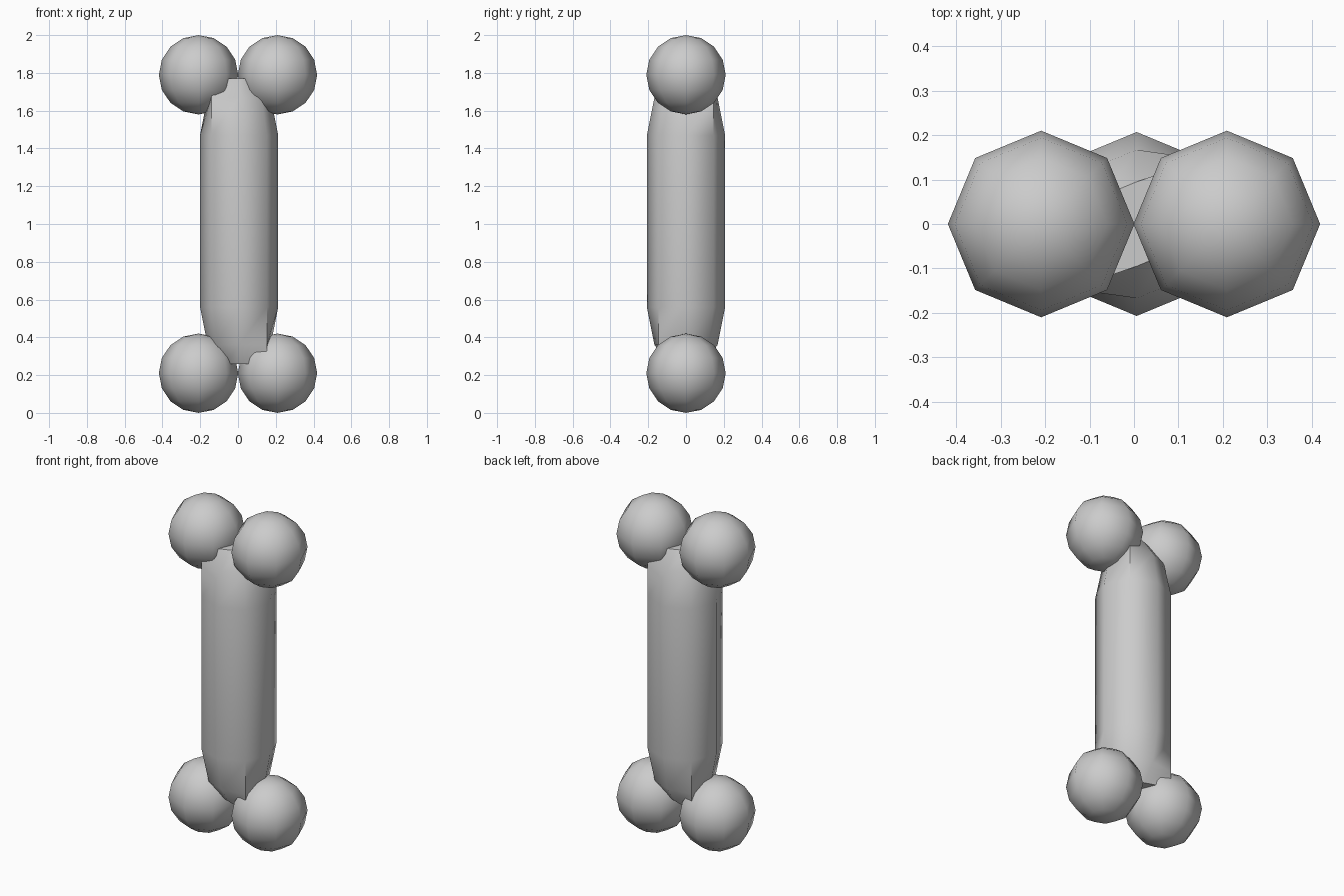
import bpy, bmesh, math

if "Cube" in bpy.data.objects:
    bpy.data.objects.remove(bpy.data.objects["Cube"])

SIDES = 8
R = 0.207


def smooth(obj, degrees):
    bpy.ops.object.select_all(action='DESELECT')
    obj.select_set(True)
    bpy.context.view_layer.objects.active = obj
    bpy.ops.object.shade_smooth_by_angle(angle=math.radians(degrees))


# Four rounded knobs, two at each end
for end, z in (("lower", 0.21), ("upper", 1.79)):
    for side, x in (("left", -0.209), ("right", 0.209)):
        bpy.ops.mesh.primitive_uv_sphere_add(segments=SIDES, ring_count=8, radius=0.21, location=(x, 0, z))
        knob = bpy.context.object
        knob.name = f"{end}_{side}_knob"
        smooth(knob, 60)

# Eight-sided shaft with tapered ends: (radius, height, end sign)
profile = [(0.095, 0.26, -1), (0.167, 0.36, -1), (R, 0.56, 0),
           (R, 1.47, 0), (0.167, 1.67, 1), (0.095, 1.77, 1)]
# Two opposite corners at each end stay full width
full_corners = {1: (1, 5), -1: (3, 7), 0: ()}

bm = bmesh.new()
rings = []
for radius, z, end in profile:
    ring = []
    for i in range(SIDES):
        a = i * math.tau / SIDES
        r = R if i in full_corners[end] else radius
        ring.append(bm.verts.new((0.006 + r * math.cos(a), r * math.sin(a), z)))
    rings.append(ring)
for low, high in zip(rings, rings[1:]):
    for i in range(SIDES):
        j = (i + 1) % SIDES
        bm.faces.new((low[i], low[j], high[j], high[i]))
bm.faces.new(rings[0][::-1])
bm.faces.new(rings[-1])
mesh = bpy.data.meshes.new("shaft")
bm.to_mesh(mesh)
bm.free()
shaft = bpy.data.objects.new("shaft", mesh)
bpy.context.collection.objects.link(shaft)
smooth(shaft, 50)
